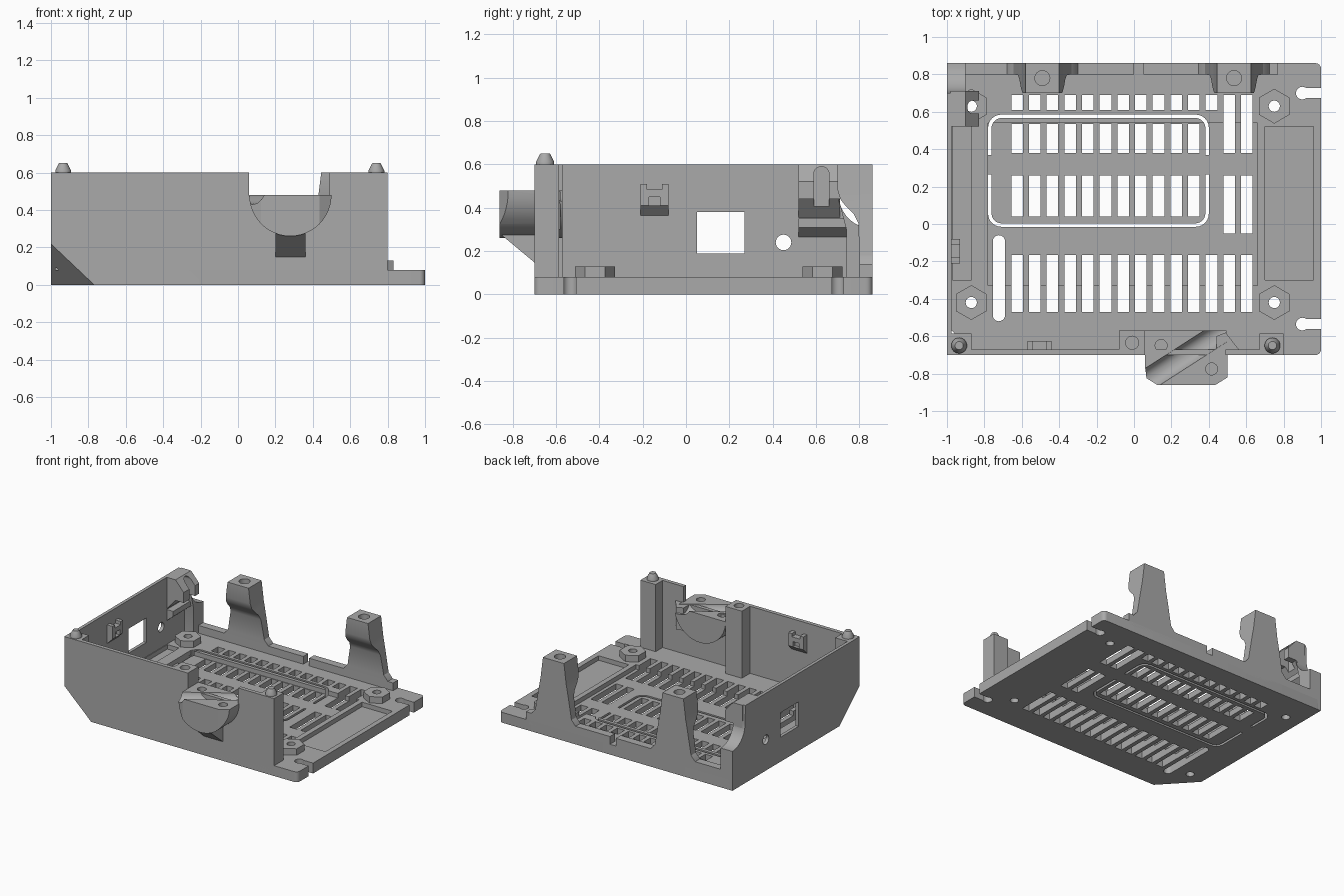
import bpy, bmesh, math
from mathutils import Vector

if "Cube" in bpy.data.objects:
    bpy.data.objects.remove(bpy.data.objects["Cube"])

mat = bpy.data.materials.new("plain grey")
mat.use_nodes = True
GREY = (0.4, 0.4, 0.4, 1)
mat.diffuse_color = GREY
mat.node_tree.nodes["Principled BSDF"].inputs["Base Color"].default_value = GREY


def finish(name, bm):
    bmesh.ops.recalc_face_normals(bm, faces=bm.faces)
    me = bpy.data.meshes.new(name)
    bm.to_mesh(me)
    bm.free()
    me.materials.append(mat)
    ob = bpy.data.objects.new(name, me)
    bpy.context.collection.objects.link(ob)
    return ob


def loft(name, rings):
    bm = bmesh.new()
    loops = [[bm.verts.new(p) for p in r] for r in rings]
    n = len(loops[0])
    for a, b in zip(loops, loops[1:]):
        for i in range(n):
            j = (i + 1) % n
            bm.faces.new((a[i], a[j], b[j], b[i]))
    bm.faces.new(loops[0])
    bm.faces.new(loops[-1])
    return finish(name, bm)


def prism(name, pts, axis, lo, hi):
    put = {"x": lambda p, t: (t, p[0], p[1]), "y": lambda p, t: (p[0], t, p[1]),
           "z": lambda p, t: (p[0], p[1], t)}[axis]
    return loft(name, [[put(p, t) for p in pts] for t in (lo, hi)])


def rect(x0, x1, y0, y1):
    return [(x0, y0), (x1, y0), (x1, y1), (x0, y1)]


def box(name, x0, x1, y0, y1, z0, z1):
    return prism(name, rect(x0, x1, y0, y1), "z", z0, z1)


def arc(cx, cy, r, a0, a1, n):
    steps = [math.radians(a0 + (a1 - a0) * i / n) for i in range(n + 1)]
    return [(cx + r * math.cos(a), cy + r * math.sin(a)) for a in steps]


def circle(cx, cy, r, n=24, start=0):
    return arc(cx, cy, r, start, start + 360, n)[:-1]


def rounded(x0, x1, y0, y1, r, n=6):
    return (arc(x1 - r, y1 - r, r, 0, 90, n) + arc(x0 + r, y1 - r, r, 90, 180, n)
            + arc(x0 + r, y0 + r, r, 180, 270, n) + arc(x1 - r, y0 + r, r, 270, 360, n))


def cut(ob, *cutters):
    for c in cutters:
        m = ob.modifiers.new("cut", "BOOLEAN")
        m.object, m.solver = c, "EXACT"
        dg = bpy.context.evaluated_depsgraph_get()
        me = bpy.data.meshes.new_from_object(ob.evaluated_get(dg))
        ob.modifiers.clear()
        ob.data = me
        bpy.data.objects.remove(c)
    return ob


def merged(cutters):
    bm = bmesh.new()
    for c in cutters:
        bm.from_mesh(c.data)
        bpy.data.objects.remove(c)
    return finish("cutter", bm)


def corner_cut():
    # slanted corner at the front
    bm = bmesh.new()
    v = [bm.verts.new(p) for p in ((-1.05, -.75, -.05), (-.67, -.75, -.05),
                                   (-1.05, -.34, -.05), (-1.05, -.75, .31))]
    for f in ((0, 1, 2), (0, 1, 3), (1, 2, 3), (0, 2, 3)):
        bm.faces.new([v[i] for i in f])
    return finish("cutter", bm)


def thru(pts):
    return prism("cutter", pts, "z", -.1, .3)


# base plate with shallow recesses
BOSSES = [(x, y) for x in (-.87, .75) for y in (-.42, .63)]
base = prism("base_plate", rounded(-1, 1, -.7, .86, .03), "z", 0, .08)
cut(base, merged([box("cutter", -.78, .66, -.33, .54, .045, .2),
                  box("cutter", .7, .96, -.3, .52, .045, .2),
                  box("cutter", -.97, -.87, -.3, .52, .045, .2)]))

# vent slots
vents = []
for i in range(14):
    x = -.625 + .0945 * i
    rows = [(-.47, -.165)]
    if i < 11:
        rows += [(.61, .69), (.38, .535), (.04, .26)]
    elif i == 11:
        rows += [(.61, .69)]
    else:
        rows += [(.38, .69), (-.05, .26)]
    vents += [thru(rect(x - .031, x + .031, a, b)) for a, b in rows]
vents.append(thru(rounded(-.755, -.69, -.52, -.06, .032)))
vents += [thru(circle(x, y, .03)) for x, y in BOSSES]
cut(base, merged(vents))

# narrow loop slot with bridges left at its sides
loop = prism("cutter", rounded(-.78, .4, -.015, .585, .07), "z", -.1, .2)
cut(loop, prism("cutter", rounded(-.762, .382, .003, .567, .055), "z", -.2, .3),
    box("cutter", -.9, .5, .265, .37, -.2, .3))
cut(base, loop)

# open keyhole slots on the free end
for y in (-.535, .7):
    cut(base, prism("cutter", rounded(.87, 1.1, y - .027, y + .027, .026), "z", -.1, .2),
        prism("cutter", circle(.9, y, .034), "z", -.1, .2))
cut(base, corner_cut())

# hexagonal mounting bosses
for x, y in BOSSES:
    boss = prism("mounting_boss", circle(x, y, .093, 6, 30), "z", .04, .13)
    cut(boss, prism("cutter", circle(x, y, .03), "z", 0, .2))

# front wall with an opening for the cradle
front = box("front_wall", -1, .8, -.7, -.67, 0, .6)
cut(front, box("cutter", .06, .49, -.8, -.5, .475, .7), corner_cut())

# side wall with a scooped back end, a window and a round hole
scoop = arc(.86, .46, .155, 270, 180, 12)
side = prism("side_wall", [(-.7, 0), (.86, 0)] + scoop + [(.70, .6), (-.7, .6)], "x", -1, -.975)
cut(side, box("cutter", -1.1, -.9, .05, .27, .19, .38),
    prism("cutter", circle(.45, .24, .036), "x", -1.1, -.9), corner_cut())
prism("back_corner_block", [(.74, .05), (.86, .05)] + scoop + [(.70, .6), (.70, .45), (.74, .3)],
      "x", -.99, -.9)

# front corner posts with tapered pegs
for x0, px in ((-1, -.935), (.67, .74)):
    post = box("corner_post", x0, x0 + .13, -.7, -.585, .0, .6)
    cut(post, corner_cut())
    rings = [(.6, .042), (.612, .042), (.65, .022)]
    loft("peg", [[(a, b, z) for a, b in circle(px, -.65, r)] for z, r in rings])

# small snap clips on the inside of the walls
wedge = [(0, .36), (.05, .41), (.05, .51), (0, .51)]
clip = prism("side_clip", [(-.98 + d, z) for d, z in wedge], "y", -.21, -.08)
cut(clip, box("cutter", -.96, -.9, -.17, -.12, .41, .45), box("cutter", -1, -.9, -.18, -.11, .485, .6))
clip = prism("front_clip", [(-.675 + d, z) for d, z in wedge], "x", -.57, -.44)
cut(clip, box("cutter", -.53, -.48, -.65, -.6, .41, .45), box("cutter", -.54, -.47, -.7, -.6, .485, .6))

# cable holder at the back of the side wall
holder = prism("cable_holder", [(-.98, .35), (-.9, .44), (-.83, .44), (-.83, .52), (-.9, .6), (-.98, .6)],
               "y", .52, .71)
cut(holder, prism("cutter", rounded(.59, .66, .37, .59, .034), "x", -.93, -.7))
prism("cable_holder_step", [(-.98, .26), (-.92, .31), (-.92, .35), (-.98, .35)], "y", .52, .74)

# half-round cradle with diagonal channel and screw holes
cradle = prism("cradle", arc(.28, .48, .22, 180, 360, 24), "y", -.86, -.57)
for s in (-1, 1):
    tri = [(.28 + s * .14, -.87), (.28 + s * .3, -.87), (.28 + s * .3, -.77)]
    cut(cradle, thru(tri), prism("cutter", tri, "z", .2, .6))
a, b = Vector((.0, -.88, .49)), Vector((.56, -.52, .49))
d = (b - a).normalized()
side_dir = Vector((d.y, -d.x, 0))
ring = [side_dir * u + Vector((0, 0, w)) for u, w in circle(0, 0, .06)]
cut(cradle, loft("cutter", [[p + q for q in ring] for p in (a, b)]))
for x, y in ((.145, -.65), (.415, -.775)):
    cut(cradle, prism("cutter", circle(x, y, .032), "z", .4, .6))
prism("cradle_spout", [(-.858, .28), (-.69, .14), (-.69, .4), (-.858, .4)], "x", .2, .36)

# screw post and gusset beside the cradle
post = box("screw_post", -.08, .06, -.69, -.57, .04, .6)
cut(post, prism("cutter", circle(-.01, -.635, .035), "z", .45, .7))
prism("cradle_gusset", [(.49, -.58), (.56, -.67), (.44, -.67), (.44, -.6)], "z", .3, .475)

# low back rail with a notch
rail = box("back_rail", -.9, .77, .8, .86, .05, .14)
cut(rail, box("cutter", 0, .05, .7, .9, .08, .3))

# tall back brackets: height, half width, front edge
SECTIONS = [(.05, .21, .80), (.14, .19, .80), (.18, .155, .80), (.33, .13, .795), (.37, .123, .775),
            (.41, .116, .735), (.44, .11, .712), (.48, .105, .70), (.6, .09, .70)]
for x in (-.49, .535):
    br = loft("back_bracket", [[(p, q, z) for p, q in rect(x - w, x + w, y, .86)]
                               for z, w, y in SECTIONS])
    cut(br, prism("cutter", circle(x, .78, .04), "z", .5, .7))

# shading
for ob in bpy.context.collection.objects:
    if ob.type == "MESH" and mat.name in ob.data.materials:
        ob.select_set(True)
        bpy.context.view_layer.objects.active = ob
bpy.ops.object.shade_smooth_by_angle(angle=math.radians(30))
